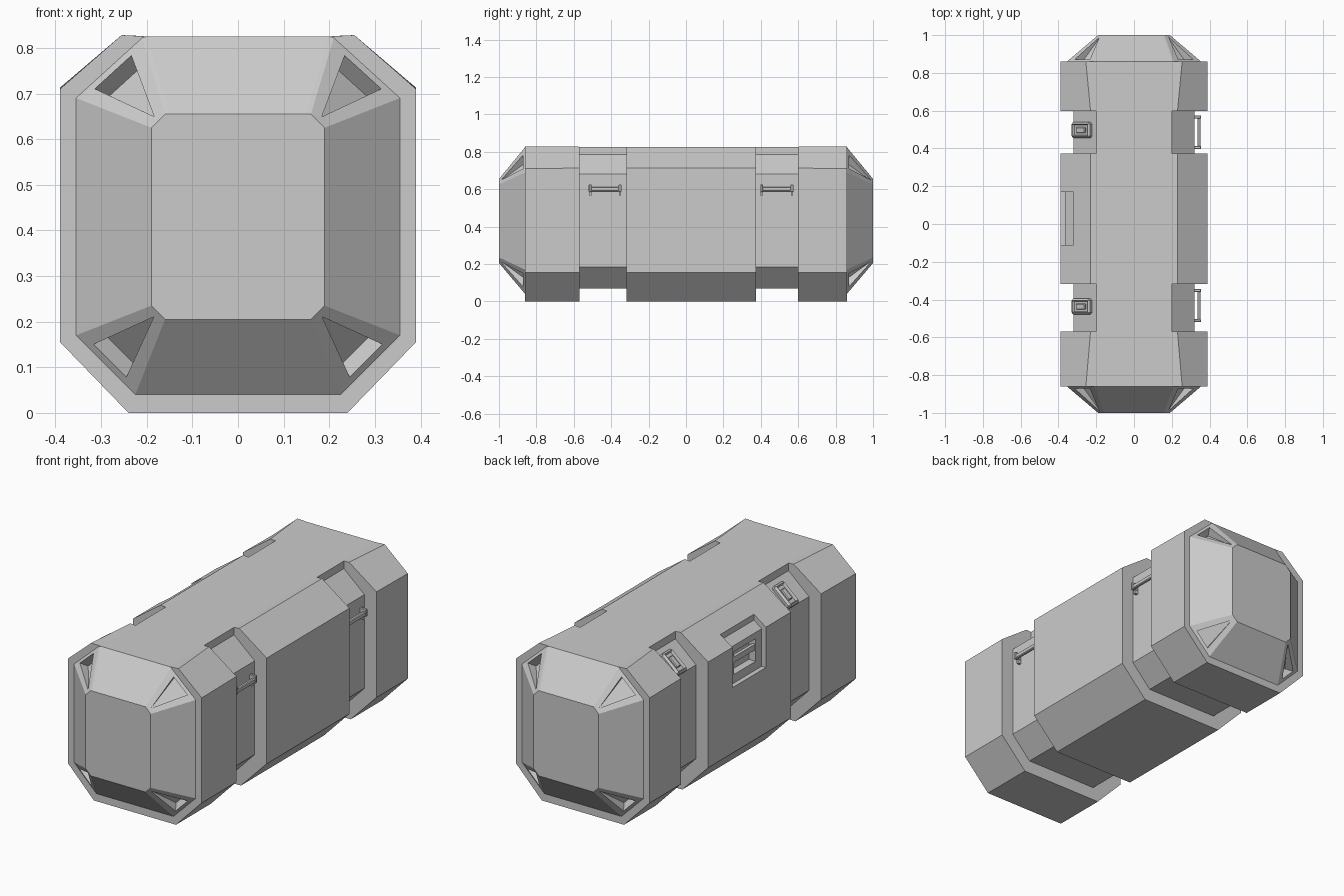
import bpy, bmesh, math
from mathutils import Vector, Matrix

if "Cube" in bpy.data.objects:
    bpy.data.objects.remove(bpy.data.objects["Cube"])


def finish(bm, name):
    bmesh.ops.recalc_face_normals(bm, faces=bm.faces)
    me = bpy.data.meshes.new(name)
    bm.to_mesh(me)
    bm.free()
    ob = bpy.data.objects.new(name, me)
    bpy.context.collection.objects.link(ob)
    return ob


def loft(rings, name):
    """Skin a list of (y, right-half profile) mirrored across x."""
    bm = bmesh.new()
    loops = []
    for y, half in rings:
        pts = half + [(-x, z) for x, z in reversed(half)]
        loops.append([bm.verts.new((x, y, z)) for x, z in pts])
    n = len(loops[0])
    for a, b in zip(loops, loops[1:]):
        for i in range(n):
            j = (i + 1) % n
            bm.faces.new((a[i], a[j], b[j], b[i]))
    bm.faces.new(loops[0])
    bm.faces.new(loops[-1])
    return finish(bm, name)


def box_into(bm, lo, hi, bevel=0.0):
    lo, hi = Vector(lo), Vector(hi)
    m = Matrix.Translation((lo + hi) / 2) @ Matrix.Diagonal((*(hi - lo), 1))
    v = bmesh.ops.create_cube(bm, size=1, matrix=m)['verts']
    if bevel:
        edges = list({e for w in v for e in w.link_edges})
        bmesh.ops.bevel(bm, geom=edges, offset=bevel, segments=1, affect='EDGES')


def cut(target, cutter):
    cutter.hide_render = True
    mod = target.modifiers.new("cut", 'BOOLEAN')
    mod.operation, mod.solver, mod.object = 'DIFFERENCE', 'EXACT', cutter
    bpy.context.view_layer.objects.active = target
    bpy.ops.object.modifier_apply(modifier=mod.name)
    bpy.data.objects.remove(cutter)


# Cross-sections (right half, bottom to top)
TIP = [(.16, .205), (.19, .235), (.19, .625), (.16, .655), (.15, .655)]
BASE = [(.225, .04), (.355, .17), (.355, .69), (.21, .822), (.2, .825)]
END = [(.24, 0), (.39, .155), (.39, .71), (.255, .828), (.2, .825)]
MID = [(.24, 0), (.39, .155), (.39, .713), (.23, .827), (.2, .825)]
GROOVE = [(.21, .07), (.32, .185), (.32, .68), (.2, .785), (.2, .825)]

# Crate shell: caps, end blocks, strap grooves and middle block
body = loft([(-1, TIP), (-.86, BASE), (-.86, END), (-.57, MID), (-.57, GROOVE),
             (-.318, GROOVE), (-.318, MID), (.373, MID), (.373, GROOVE),
             (.598, GROOVE), (.598, MID), (.86, END), (.86, BASE), (1, TIP)],
            "crate_body")

# Triangular corner pockets, sloping deeper towards the outer rim
bm = bmesh.new()
for sx in (-1, 1):
    for sy in (-1, 1):
        for o1, o2, i1, i2 in ((BASE[3], BASE[2], TIP[3], TIP[2]),
                               (BASE[0], BASE[1], TIP[0], TIP[1])):
            p = [Vector((sx * q[0], sy * y, q[1]))
                 for q, y in ((o1, .86), (o2, .86), (i1, 1), (i2, 1))]
            om, im = (p[0] + p[1]) / 2, (p[2] + p[3]) / 2
            a = p[0].lerp(p[1], .2).lerp(im, .08)
            b = p[0].lerp(p[1], .8).lerp(im, .08)
            c = om.lerp(im, .92)
            n = (b - a).cross(c - a).normalized()
            if n.y * sy < 0:
                n = -n
            pts = [a + n * .02, b + n * .02, c + n * .02, a - n * .05, b - n * .05, c - n * .004]
            vs = [bm.verts.new(q) for q in pts]
            bmesh.ops.convex_hull(bm, input=vs)
cut(body, finish(bm, "pocket_cutter"))

# Shallow access notch on the left side, with a deeper slot inside it
bm = bmesh.new()
prof = [(-.5, .5), (-.365, .5), (-.365, .698), (-.32, .732), (-.32, .9), (-.5, .9)]
f = bm.faces.new([bm.verts.new((x, -.11, z)) for x, z in prof])
ext = bmesh.ops.extrude_face_region(bm, geom=[f])['geom']
bmesh.ops.translate(bm, vec=(0, .28, 0), verts=[v for v in ext if isinstance(v, bmesh.types.BMVert)])
cut(body, finish(bm, "notch_cutter"))
bm = bmesh.new()
box_into(bm, (-.45, -.06, .545), (-.325, .12, .665))
cut(body, finish(bm, "slot_cutter"))

bm = bmesh.new()
box_into(bm, (-.362, -.06, .605), (-.345, .12, .635))
finish(bm, "slot_grip")

# Grab handles in the right-hand grooves
for name, y0, y1 in (("front_handle", -.52, -.345), ("back_handle", .397, .575)):
    bm = bmesh.new()
    box_into(bm, (.335, y0, .588), (.353, y1, .612), .004)
    for y in (y0, y1 - .016):
        box_into(bm, (.31, y, .585), (.356, y + .016, .625), .003)
        box_into(bm, (.315, y + .002, .566), (.338, y + .014, .59))
    finish(bm, name)

# Latches on the sloped part of the left-hand grooves
tilt = math.atan2(.105, .12)
for name, y in (("front_latch", -.437), ("back_latch", .497)):
    bm = bmesh.new()
    box_into(bm, (-.065, -.042, -.015), (.065, .042, .022), .01)
    bm.faces.ensure_lookup_table()
    top = max(bm.faces, key=lambda q: q.calc_center_median().z)
    bmesh.ops.inset_region(bm, faces=[top], thickness=.008)
    bmesh.ops.translate(bm, vec=(0, 0, -.014), verts=top.verts)
    box_into(bm, (-.032, -.016, 0), (.032, .016, .018), .004)
    ob = finish(bm, name)
    ob.location = (-.273, y, .724)
    ob.rotation_euler = (0, -tilt, 0)
